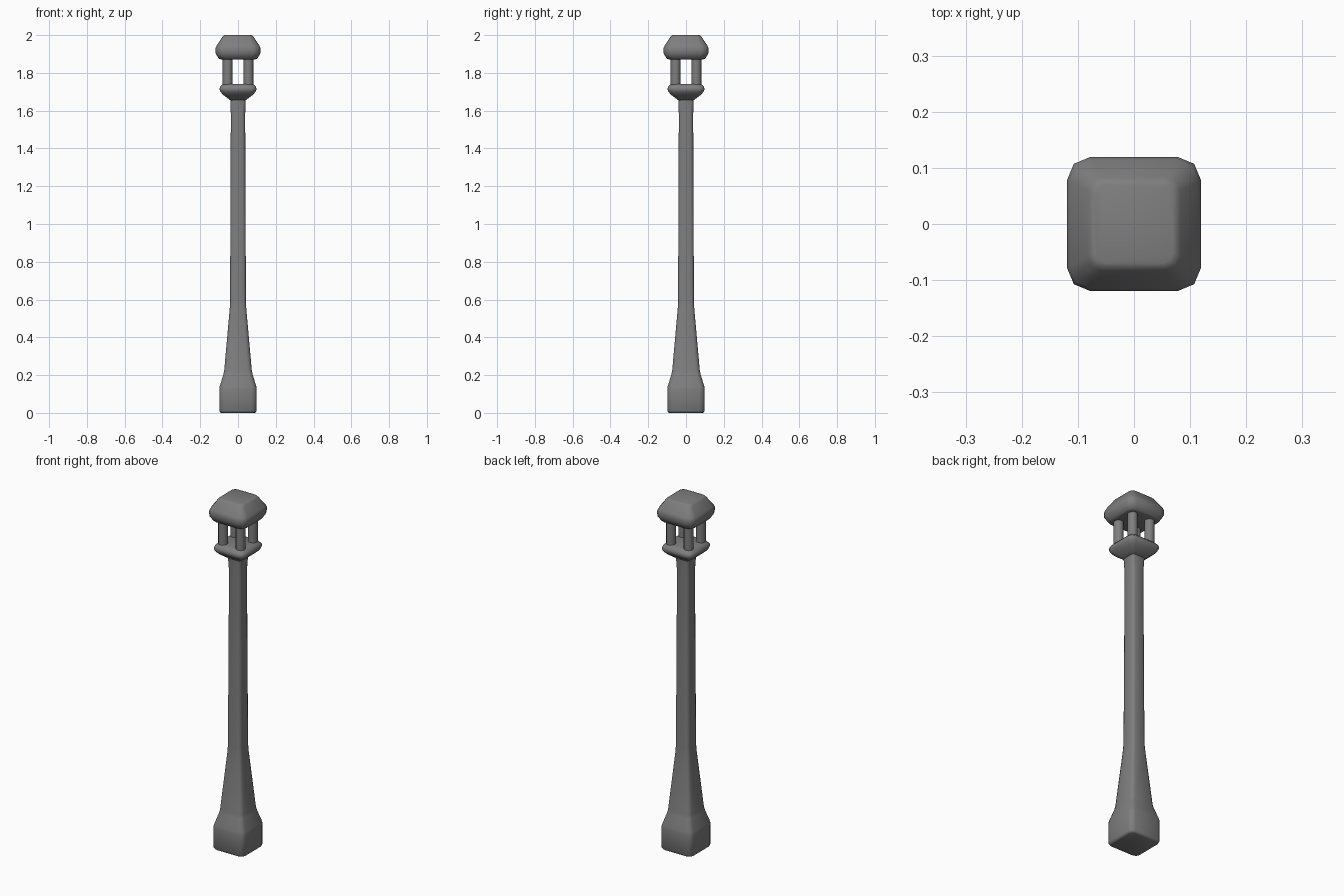
import bpy, bmesh, math

if "Cube" in bpy.data.objects:
    bpy.data.objects.remove(bpy.data.objects["Cube"])

# Dark painted metal
metal = bpy.data.materials.new("dark_metal")
metal.diffuse_color = (0.21, 0.21, 0.21, 1)
metal.use_nodes = True
metal.node_tree.nodes["Principled BSDF"].inputs["Base Color"].default_value = metal.diffuse_color


def finish(name, bm, angle=60):
    bmesh.ops.recalc_face_normals(bm, faces=bm.faces)
    mesh = bpy.data.meshes.new(name)
    bm.to_mesh(mesh)
    bm.free()
    mesh.materials.append(metal)
    obj = bpy.data.objects.new(name, mesh)
    bpy.context.collection.objects.link(obj)
    bpy.ops.object.select_all(action='DESELECT')
    obj.select_set(True)
    bpy.context.view_layer.objects.active = obj
    bpy.ops.object.shade_smooth_by_angle(angle=math.radians(angle))
    return obj


def square_loft(name, sections):
    """Stack rounded squares given as (z, half width, corner radius)."""
    bm = bmesh.new()
    rings = []
    for z, h, r in sections:
        ring = []
        for k, (sx, sy) in enumerate(((1, 1), (-1, 1), (-1, -1), (1, -1))):
            for i in range(3):
                a = math.radians(90 * k + 45 * i)
                ring.append(bm.verts.new((sx * (h - r) + r * math.cos(a),
                                          sy * (h - r) + r * math.sin(a), z)))
        rings.append(ring)
    n = len(rings[0])
    for lo, hi in zip(rings, rings[1:]):
        for i in range(n):
            j = (i + 1) % n
            bm.faces.new((lo[i], lo[j], hi[j], hi[i]))
    bm.faces.new(rings[0][::-1])
    bm.faces.new(rings[-1])
    return finish(name, bm)


# Flared base and slender pole
square_loft("pole", [
    (0.0, 0.088, 0.022), (0.003, 0.094, 0.024), (0.012, 0.099, 0.026),
    (0.125, 0.099, 0.026), (0.14, 0.097, 0.026), (0.205, 0.077, 0.022),
    (0.225, 0.073, 0.022), (0.55, 0.044, 0.016), (0.59, 0.042, 0.016),
    (1.58, 0.038, 0.016), (1.665, 0.041, 0.012)])

# Tray carrying the lantern posts
square_loft("lantern_tray", [
    (1.655, 0.040, 0.010), (1.685, 0.080, 0.022), (1.70, 0.093, 0.026),
    (1.712, 0.098, 0.028), (1.725, 0.096, 0.028), (1.738, 0.084, 0.025),
    (1.742, 0.074, 0.020)])

# Four round corner posts
for sx, sy, side in ((-1, -1, "front_left"), (1, -1, "front_right"),
                     (-1, 1, "back_left"), (1, 1, "back_right")):
    bm = bmesh.new()
    bmesh.ops.create_cone(bm, cap_ends=True, segments=12,
                          radius1=0.026, radius2=0.026, depth=0.16)
    bmesh.ops.translate(bm, verts=bm.verts, vec=(sx * 0.055, sy * 0.055, 1.808))
    finish("post_" + side, bm)

# Sloped roof cap
square_loft("roof", [
    (1.871, 0.090, 0.030), (1.875, 0.102, 0.034), (1.902, 0.118, 0.040),
    (1.93, 0.119, 0.040), (1.943, 0.114, 0.038), (1.99, 0.083, 0.025),
    (1.997, 0.077, 0.022), (2.0, 0.070, 0.020)])
